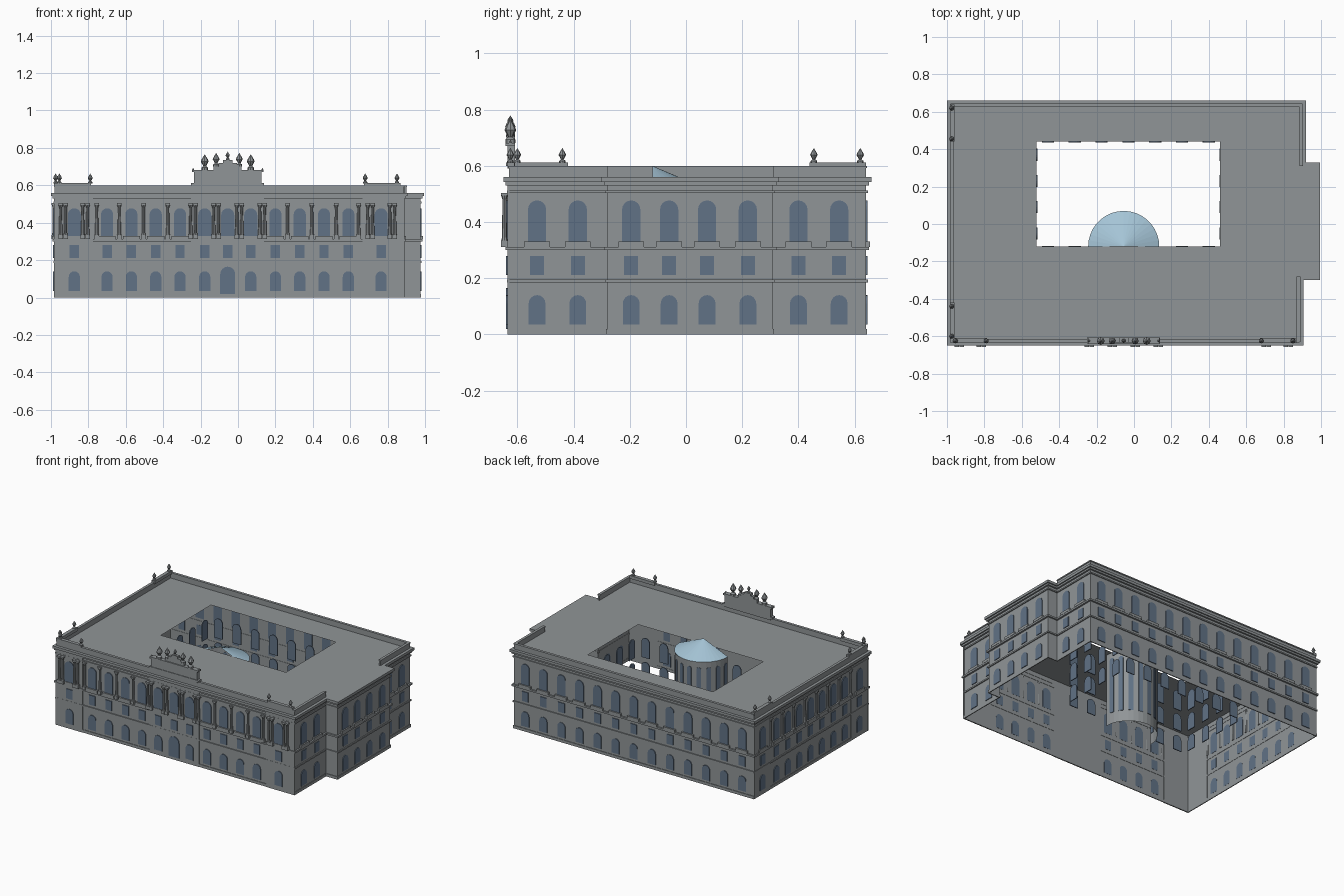
import bpy, bmesh, math
from mathutils import Vector, Matrix

cube = bpy.data.objects.get("Cube")
if cube:
    bpy.data.objects.remove(cube)

def material(name, rgb):
    m = bpy.data.materials.new(name)
    m.use_nodes = True
    m.diffuse_color = (*rgb, 1)
    m.node_tree.nodes["Principled BSDF"].inputs["Base Color"].default_value = (*rgb, 1)
    return m

STONE = material("grey_stone", (0.28, 0.30, 0.31))
WINDOW = material("window_blue", (0.12, 0.17, 0.24))
GLASS = material("dome_glass", (0.38, 0.56, 0.68))
X, Y = Vector((1, 0, 0)), Vector((0, 1, 0))
UP = Vector((0, 0, 1))
MID = -0.055  # symmetry axis of the front
TOP = 0.56    # roof level

class Part:
    """Collects the geometry of one named part."""
    def __init__(self, name, mat):
        self.name, self.mat, self.bm = name, mat, bmesh.new()

    def box(self, a, b):
        m = Matrix.Translation((a + b) / 2) @ Matrix.Diagonal((*[abs(q) for q in b - a], 1))
        bmesh.ops.create_cube(self.bm, size=1, matrix=m)

    def turned(self, base, profile, sides=8):
        # stack of (height, radius) rings
        for (z0, r0), (z1, r1) in zip(profile, profile[1:]):
            bmesh.ops.create_cone(self.bm, cap_ends=True, segments=sides, radius1=r0, radius2=r1,
                                  depth=z1 - z0, matrix=Matrix.Translation(base + UP * (z0 + z1) / 2))

    def face(self, pts):
        return self.bm.faces.new([self.bm.verts.new(p) for p in pts])

    def done(self):
        me = bpy.data.meshes.new(self.name)
        self.bm.to_mesh(me)
        self.bm.free()
        me.materials.append(self.mat)
        ob = bpy.data.objects.new(self.name, me)
        bpy.context.collection.objects.link(ob)

class Wall:
    """Wall plane: u runs along it, d points outward."""
    def __init__(self, normal, offset):
        self.n, self.t, self.off = normal, (X if abs(normal.y) > 0.5 else Y), offset

    def at(self, u, d, z):
        return self.t * u + self.n * (self.off + d) + UP * z

    def box(self, part, u0, u1, d0, d1, z0, z1):
        part.box(self.at(u0, d0, z0), self.at(u1, d1, z1))

def pane(part, foot, t, n, w, z0, z1, arch=True):
    # thin window plate with a round or flat head
    r = w / 2
    outline = [(-r, z0), (r, z0)]
    if arch:
        outline += [(r * math.cos(k * math.pi / 8), z1 - r + r * math.sin(k * math.pi / 8)) for k in range(9)]
    else:
        outline += [(r, z1), (-r, z1)]
    f = part.face([foot + t * u + UP * z - n * 0.003 for u, z in outline])
    ext = bmesh.ops.extrude_face_region(part.bm, geom=[f])
    bmesh.ops.translate(part.bm, vec=n * 0.006, verts=[v for v in ext["geom"] if isinstance(v, bmesh.types.BMVert)])
    bmesh.ops.recalc_face_normals(part.bm, faces=part.bm.faces)

front, back = Wall(-Y, 0.63), Wall(Y, 0.64)
left_end = Wall(-X, 0.98)
right_front, right_wing, right_back = Wall(X, 0.885), Wall(X, 0.975), Wall(X, 0.9)
wing_front, wing_back = Wall(-Y, 0.28), Wall(Y, 0.31)

# Outer shell and roof around the courtyard
outline = [(-0.98, -0.63), (0.885, -0.63), (0.885, -0.28), (0.975, -0.28),
           (0.975, 0.31), (0.9, 0.31), (0.9, 0.64), (-0.98, 0.64)]
court = [(-0.52, -0.12), (0.46, -0.12), (0.46, 0.44), (-0.52, 0.44)]
walls = Part("outer_walls", STONE)
for p, q in zip(outline, outline[1:] + outline[:1]):
    walls.face([(*p, 0), (*q, 0), (*q, TOP), (*p, TOP)])
walls.done()
roof = Part("roof", STONE)
edges = []
for loop in (outline, court):
    vs = [roof.bm.verts.new((*p, TOP)) for p in loop]
    edges += [roof.bm.edges.new((vs[i - 1], vs[i])) for i in range(len(vs))]
bmesh.ops.triangle_fill(roof.bm, use_beauty=True, edges=edges, normal=UP)
roof.done()

# Bands and cornice around every wall
runs = [(front, -0.98, 0.885), (back, -0.98, 0.9), (left_end, -0.63, 0.64), (right_front, -0.63, -0.28),
        (right_wing, -0.28, 0.31), (right_back, 0.31, 0.64), (wing_front, 0.885, 0.975), (wing_back, 0.9, 0.975)]
bands = [("plinth", 0.004, 0, 0.02), ("lower_band", 0.007, 0.185, 0.195), ("upper_band", 0.012, 0.3, 0.312),
         ("frieze_line", 0.007, 0.503, 0.512), ("cornice_step", 0.012, 0.53, 0.542), ("cornice", 0.02, 0.542, 0.56)]
for name, out, z0, z1 in bands:
    part = Part(name, STONE)
    for wall, a, b in runs:
        wall.box(part, a - out, b + out, -0.002, out, z0, z1)
    part.done()

# Parapet, raised over the corner pavilions
parapet = Part("parapet", STONE)
for wall, a, b in runs[:4] + runs[5:6]:
    wall.box(parapet, a, b, -0.012, 0, TOP, 0.592)
    wall.box(parapet, a, b, -0.015, 0.004, 0.592, 0.6)
for wall, a, b in ((front, -0.98, -0.785), (front, 0.675, 0.87), (left_end, -0.63, -0.42), (left_end, 0.44, 0.64)):
    wall.box(parapet, a, b, -0.02, 0.005, 0.59, 0.612)
parapet.done()

# Projecting bays of the front and wing corner strips
bays = Part("projecting_bays", STONE)
for a, b in ((-0.985, -0.775), (MID - 0.195, MID + 0.195), (0.665, 0.89)):
    front.box(bays, a, b, -0.002, 0.006, 0, 0.54)
for a, b in ((-0.63, -0.44), (0.46, 0.64)):
    left_end.box(bays, a, b, -0.002, 0.004, 0, 0.54)
bays.done()

# Windows and sills
windows = Part("windows", WINDOW)
sills = Part("window_sills", STONE)

def bay(wall, u, d=0.002, wide=0.065, door=False, sill=True):
    foot = wall.at(u, d, 0)
    if door:
        pane(windows, foot, wall.t, wall.n, 0.08, 0.02, 0.165)
    else:
        pane(windows, foot, wall.t, wall.n, 0.06, 0.035, 0.14)
    pane(windows, foot, wall.t, wall.n, 0.05, 0.212, 0.28, False)
    pane(windows, foot, wall.t, wall.n, wide, 0.33, 0.477)
    if sill:
        wall.box(sills, u - 0.046, u + 0.046, 0, 0.014, 0.312, 0.33)

side_bays = (-0.53, -0.385, -0.195, -0.06, 0.075, 0.22, 0.40, 0.545)
for i, u in enumerate(side_bays):
    bay(right_front if i < 2 else right_wing if i < 6 else right_back, u)
for u in (-0.535, 0.55):
    bay(left_end, u, 0.006)
for k in range(7):
    bay(left_end, -0.375 + k * 0.1275)
for k in range(13):
    bay(back, -0.89 + k * 0.1417)
plain = [MID + s * o for s in (-1, 1) for o in (0.255, 0.385, 0.515, 0.645)]
for u in plain:
    bay(front, u)
for o in (-0.82, -0.123, 0, 0.123, 0.82):
    bay(front, MID + o, 0.008, 0.07, o == 0)
sills.done()

# Courtyard windows
for wall, a, b, n in ((Wall(Y, -0.12), -0.46, 0.40, 7), (Wall(-Y, -0.44), -0.46, 0.40, 7),
                      (Wall(X, -0.52), -0.05, 0.37, 4), (Wall(-X, -0.46), -0.05, 0.37, 4)):
    for k in range(n):
        u = a + (b - a) * k / (n - 1)
        if wall.off == -0.12 and abs(u - MID) < 0.2:
            continue
        for z0, z1 in ((0.04, 0.15), (0.19, 0.31), (0.34, 0.48)):
            pane(windows, wall.at(u, 0, 0), wall.t, wall.n, 0.065, z0, z1)

# Half-round drum with a glass cone roof
hub, radius, steps = Vector((MID, -0.12, 0)), 0.185, 18
drum, dome = Part("half_round_drum", STONE), Part("glass_dome", GLASS)
ray = lambda a: Vector((math.cos(a), math.sin(a), 0))
for k in range(steps):
    a, b = (ray(math.pi * j / steps) for j in (k, k + 1))
    p, q = hub + a * radius, hub + b * radius
    drum.face([p, q, q + UP * 0.52, p + UP * 0.52])
    dome.face([hub + a * 0.19 + UP * 0.52, hub + b * 0.19 + UP * 0.52, hub + UP * 0.6])
    if k % 2:
        n = (a + b).normalized()
        pane(windows, hub + n * radius, UP.cross(n), n, 0.03, 0.08, 0.48)
drum.done()
dome.done()
windows.done()

# Columns of the upper storey: single shafts, and pairs on the projecting bays
columns = Part("columns", STONE)

def column(wall, u, d):
    wall.box(columns, u - 0.012, u + 0.012, 0, d + 0.012, 0.312, 0.335)
    columns.turned(wall.at(u, d, 0), [(0.335, 0.011), (0.345, 0.009), (0.48, 0.007), (0.495, 0.012)])
    wall.box(columns, u - 0.012, u + 0.012, 0, d + 0.012, 0.495, 0.504)

for s in (-1, 1):
    for o in (0.32, 0.45, 0.58, 0.70):
        column(front, MID + s * o, 0.008)
    for o in (0.062, 0.185, 0.762, 0.88):
        for e in (-0.013, 0.013):
            column(front, MID + s * o + e, 0.016)
for k in range(8):
    column(left_end, -0.437 + k * 0.1275, 0.004)
columns.done()

# Stepped centre gable
gable = Part("centre_gable", STONE)
for half, z0, z1, out in ((0.18, 0.59, 0.67, 0.006), (0.19, 0.67, 0.682, 0.012), (0.195, 0.6, 0.612, 0.01),
                          (0.075, 0.682, 0.705, 0.004), (0.05, 0.705, 0.72, 0.004), (0.025, 0.72, 0.735, 0.004)):
    front.box(gable, MID - half, MID + half, -0.022, out, z0, z1)
gable.done()

# Urn finials
finials = Part("urn_finials", STONE)
def finial(x, y, z, s=1):
    urn = [(0, 0.012), (0.008, 0.012), (0.014, 0.005), (0.03, 0.014), (0.038, 0.011), (0.056, 0.0)]
    finials.turned(Vector((x, y, z)), [(h * s, r * s) for h, r in urn])

for x in (-0.955, -0.79, 0.68, 0.85):
    finial(x, -0.625, 0.61, 0.95)
for y in (-0.6, -0.44, 0.455, 0.62):
    finial(-0.975, y, 0.61, 0.95)
for s in (-1, 1):
    finial(MID + s * 0.123, -0.625, 0.682, 1.5)
    finial(MID + s * 0.062, -0.625, 0.7, 1.3)
    finial(MID + s * 0.185, -0.625, 0.67, 0.4)
finial(MID, -0.625, 0.735, 0.8)
finials.done()
